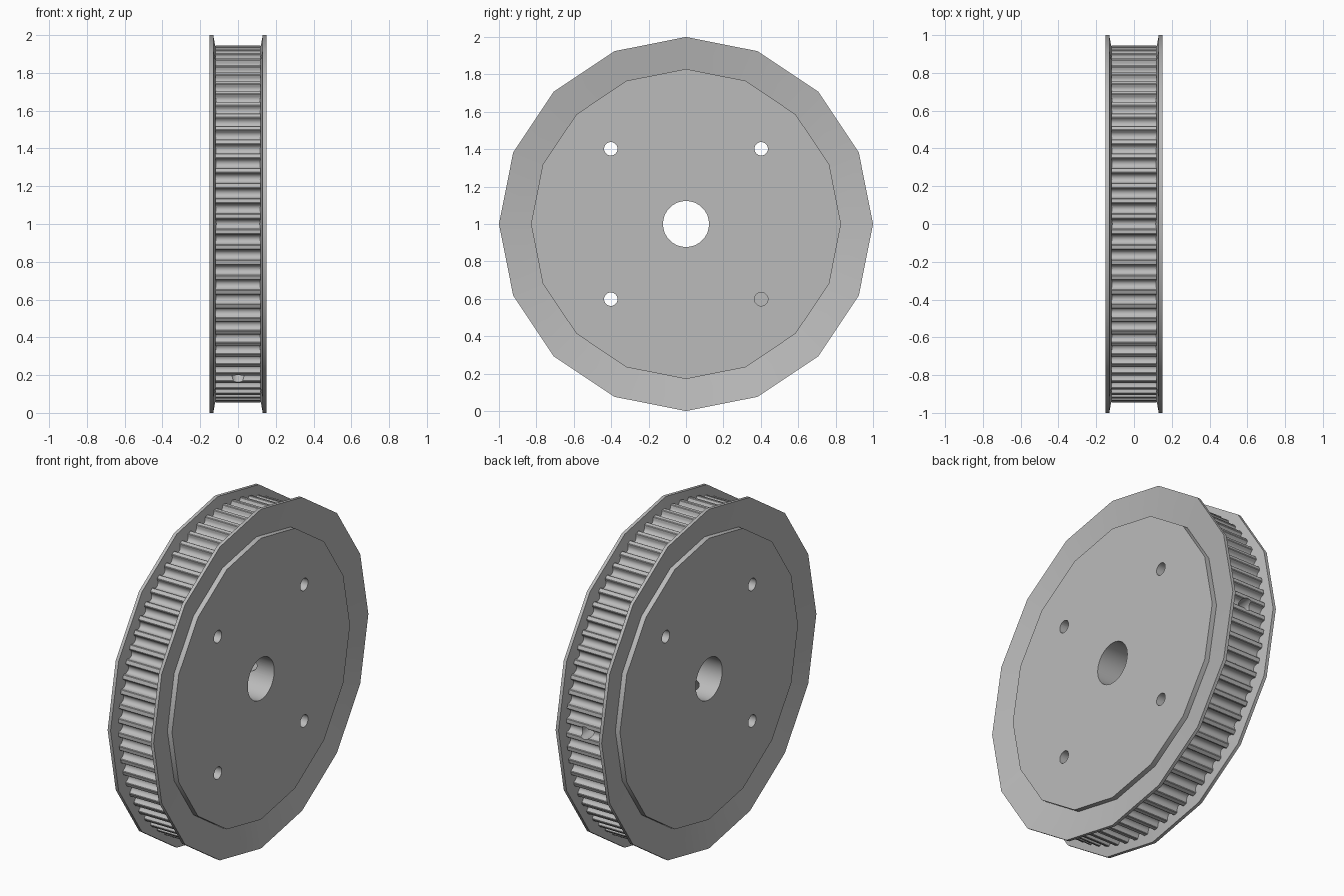
import bpy, bmesh
from math import sin, cos, pi, radians
from mathutils import Matrix, Vector

cube = bpy.data.objects.get("Cube")
if cube:
    bpy.data.objects.remove(cube, do_unlink=True)

CENTRE = Vector((0, 0, 1))
TEETH = 72
RIM_R = 0.945
CORE_HALF = 0.118

grey = bpy.data.materials.new("machined_grey")
grey.use_nodes = True
grey.diffuse_color = (0.5, 0.5, 0.5, 1)
grey.node_tree.nodes["Principled BSDF"].inputs["Base Color"].default_value = (0.5, 0.5, 0.5, 1)


def finish(name, bm):
    """Turn a bmesh into a linked object with the shared material."""
    bmesh.ops.recalc_face_normals(bm, faces=bm.faces)
    mesh = bpy.data.meshes.new(name)
    bm.to_mesh(mesh)
    bm.free()
    mesh.materials.append(grey)
    obj = bpy.data.objects.new(name, mesh)
    bpy.context.collection.objects.link(obj)
    return obj


def extrude_x(name, outline, half):
    """Prism along x from a (y, z) outline around the axle."""
    bm = bmesh.new()
    face = bm.faces.new([bm.verts.new((-half, y, z + 1)) for y, z in outline])
    out = bmesh.ops.extrude_face_region(bm, geom=[face])
    moved = [v for v in out["geom"] if isinstance(v, bmesh.types.BMVert)]
    bmesh.ops.translate(bm, verts=moved, vec=(2 * half, 0, 0))
    return finish(name, bm)


def polygon(r, n, y=0, z=0):
    return [(y + r * cos(2 * pi * i / n), z + r * sin(2 * pi * i / n)) for i in range(n)]


def toothed_outline():
    """Rim circle with round-bottomed belt grooves."""
    arc = [(0.025 * sin(t), 0.009 + 0.025 * cos(t))
           for t in (-pi / 2 + pi * i / 10 for i in range(11))]
    groove = [(-0.031, 0), (-0.027, 0.003)] + arc + [(0.027, 0.003), (0.031, 0)]
    points = []
    for k in range(TEETH):
        a = 2 * pi * k / TEETH
        for u, d in groove:
            r = RIM_R - d
            points.append((r * cos(a + u / RIM_R), r * sin(a + u / RIM_R)))
    return points


def radial_cutter(angle):
    """Set screw hole running from the rim into the bore."""
    direction = Vector((0, cos(angle), sin(angle)))
    bm = bmesh.new()
    bmesh.ops.create_cone(bm, cap_ends=True, segments=32, radius1=0.037, radius2=0.037, depth=1,
                          matrix=Matrix.Translation(CENTRE + direction * 0.55)
                          @ direction.to_track_quat("Z", "Y").to_matrix().to_4x4())
    return finish("screw_cutter", bm)


def combine(target, other, operation):
    """Apply an exact boolean and discard the second object."""
    mod = target.modifiers.new(operation.lower(), "BOOLEAN")
    mod.operation, mod.solver, mod.object = operation, "EXACT", other
    graph = bpy.context.evaluated_depsgraph_get()
    mesh = bpy.data.meshes.new_from_object(target.evaluated_get(graph))
    target.modifiers.clear()
    target.data = mesh
    bpy.data.objects.remove(other, do_unlink=True)


def flange(name, side):
    """Dished sixteen-sided ring, revolved from its (x, radius) section."""
    section = [(0.12, 0.829), (0.15, 1.0), (0.131, 1.0), (0.1, 0.829)]
    bm = bmesh.new()
    rings = []
    for x, r in section:
        rings.append([bm.verts.new((side * x, y, z + 1)) for y, z in polygon(r, 16)])
    for a, b in zip(rings, rings[1:] + rings[:1]):
        for i in range(16):
            j = (i + 1) % 16
            bm.faces.new((a[i], a[j], b[j], b[i]))
    return finish(name, bm)


# Toothed core with the raised sixteen-sided hub
core = extrude_x("toothed_core", toothed_outline(), CORE_HALF)
combine(core, extrude_x("hub", polygon(0.829, 16), 0.15), "UNION")

# Axle bore, four bolt holes and two set screw holes
combine(core, extrude_x("bore_cutter", polygon(0.123, 64), 0.3), "DIFFERENCE")
for y in (-0.402, 0.402):
    for z in (-0.402, 0.402):
        combine(core, extrude_x("bolt_cutter", polygon(0.036, 32, y, z), 0.3), "DIFFERENCE")
for angle in (0, 240):
    combine(core, radial_cutter(radians(angle)), "DIFFERENCE")

# Belt retaining flanges
parts = [core, flange("left_flange", 1), flange("right_flange", -1)]

bpy.ops.object.select_all(action="DESELECT")
for part in parts:
    part.select_set(True)
bpy.context.view_layer.objects.active = core
bpy.ops.object.shade_smooth_by_angle(angle=radians(30))
